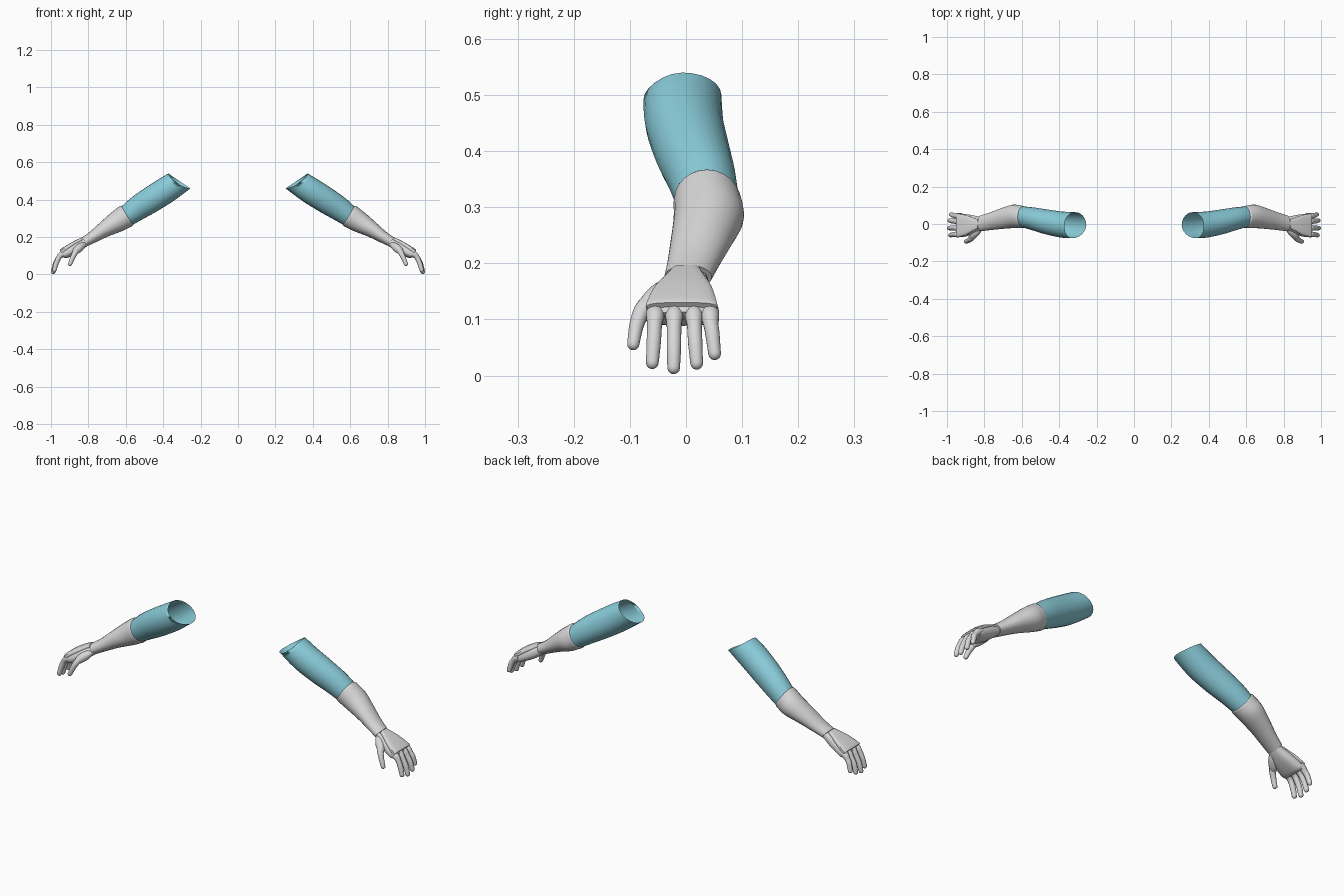
import bpy, bmesh, math
from mathutils import Vector

if "Cube" in bpy.data.objects:
    bpy.data.objects.remove(bpy.data.objects["Cube"])


def material(name, rgb):
    m = bpy.data.materials.new(name)
    m.diffuse_color = (*rgb, 1)
    m.use_nodes = True
    m.node_tree.nodes["Principled BSDF"].inputs["Base Color"].default_value = m.diffuse_color
    return m


BLUE = material("sleeve blue", (0.25, 0.60, 0.69))
GREY = material("glove grey", (0.68, 0.68, 0.68))
SIDES = 24


def refine(rows, steps):
    """Catmull-Rom interpolation between rows of numbers."""
    out = []
    for i in range(len(rows) - 1):
        p0, p1 = rows[max(i - 1, 0)], rows[i]
        p2, p3 = rows[i + 1], rows[min(i + 2, len(rows) - 1)]
        for s in range(steps):
            t = s / steps
            out.append([0.5 * (2 * b + (c - a) * t + (2 * a - 5 * b + 4 * c - d) * t * t
                               + (3 * b - a - 3 * c + d) * t ** 3)
                        for a, b, c, d in zip(p0, p1, p2, p3)])
    return out + [list(rows[-1])]


def skin(name, rings, mat, cap_start=True, cap_end=True):
    """Join rings of points into a surface and mirror it to the other arm."""
    bm = bmesh.new()
    vs = [[bm.verts.new(p) for p in ring] for ring in rings]
    n = len(rings[0])
    for a, b in zip(vs, vs[1:]):
        for i in range(n):
            j = (i + 1) % n
            bm.faces.new((a[i], a[j], b[j], b[i]))
    if cap_start:
        bm.faces.new(vs[0])
    if cap_end:
        bm.faces.new(vs[-1])
    bmesh.ops.recalc_face_normals(bm, faces=bm.faces)
    me = bpy.data.meshes.new(name)
    bm.to_mesh(me)
    bm.free()
    me.materials.append(mat)
    ob = bpy.data.objects.new(name, me)
    bpy.context.collection.objects.link(ob)
    bpy.ops.object.select_all(action='DESELECT')
    ob.select_set(True)
    bpy.context.view_layer.objects.active = ob
    bpy.ops.object.shade_smooth_by_angle(angle=math.radians(40))
    mod = ob.modifiers.new("other_arm", 'MIRROR')
    mod.use_mirror_merge = False
    return ob


def limb(name, sections, mat, power=1.0, steps=4, **caps):
    """Sections: top x, top z, bottom x, bottom z, front y, back y."""
    def curve(v):
        return math.copysign(abs(v) ** power, v)
    rings = []
    for xt, zt, xb, zb, y0, y1 in refine(sections, steps):
        mid = Vector(((xt + xb) / 2, (y0 + y1) / 2, (zt + zb) / 2))
        up = Vector(((xt - xb) / 2, 0, (zt - zb) / 2))
        side = Vector((0, (y1 - y0) / 2, 0))
        rings.append([mid + up * curve(math.cos(a)) + side * curve(math.sin(a))
                      for a in (2 * math.pi * i / SIDES for i in range(SIDES))])
    return skin(name, rings, mat, **caps)


def digit(name, path):
    """Round finger along points of x, y, z, radius, with a domed tip."""
    rows = refine(path, 4)
    tip, tangent = rows[-1], Vector(rows[-1][:3]) - Vector(rows[-2][:3])
    tangent.normalize()
    for a in (25, 50, 70, 85):
        a = math.radians(a)
        c = Vector(tip[:3]) + tangent * tip[3] * math.sin(a)
        rows.append([*c, tip[3] * math.cos(a)])
    rings = []
    for i, row in enumerate(rows):
        d = Vector(rows[min(i + 1, len(rows) - 1)][:3]) - Vector(rows[max(i - 1, 0)][:3])
        u = d.cross(Vector((0, 1, 0))).normalized()
        w = d.cross(u).normalized()
        rings.append([Vector(row[:3]) + row[3] * (u * math.cos(t) + w * math.sin(t))
                      for t in (2 * math.pi * k / 14 for k in range(14))])
    return skin(name, rings, GREY)


# Upper arm sleeve, open at the shoulder with a dipped front rim
sleeve = limb("upper_arm", [
    (.372, .540, .255, .460, -.076, .063),
    (.430, .506, .345, .393, -.073, .067),
    (.510, .454, .435, .337, -.055, .079),
    (.575, .407, .505, .298, -.034, .089),
    (.625, .362, .562, .266, -.019, .094)], BLUE, cap_start=False, cap_end=False)
for v in sleeve.data.vertices[:SIDES]:
    dip = max(0, -v.co.y / .076) ** 2
    v.co += Vector((.013, 0, -.012)) * dip

# Forearm with a rolled edge at the elbow
limb("forearm", [
    (.618, .362, .566, .272, -.010, .088),
    (.628, .367, .561, .263, -.020, .095),
    (.640, .360, .573, .255, -.022, .099),
    (.682, .327, .615, .234, -.022, .103),
    (.735, .280, .690, .205, -.027, .083),
    (.790, .230, .753, .176, -.033, .061),
    (.836, .197, .800, .153, -.039, .046)], GREY, cap_start=False)

# Palm
limb("palm", [
    (.828, .188, .802, .157, -.032, .038),
    (.850, .182, .820, .141, -.040, .041),
    (.885, .165, .852, .119, -.057, .048),
    (.925, .143, .892, .098, -.069, .054),
    (.946, .125, .915, .089, -.070, .056),
    (.952, .113, .930, .090, -.065, .052)], GREY, power=.75)

# Raised plate on the back of the hand, ending at the knuckles
limb("hand_plate", [
    (.838, .197, .829, .181, -.024, .024),
    (.862, .186, .852, .168, -.035, .032),
    (.900, .166, .888, .145, -.056, .046),
    (.945, .138, .930, .115, -.071, .056),
    (.953, .130, .938, .111, -.070, .055)], GREY, power=.6)

# Four fingers: base y, tip y, tip x, tip z
for name, yb, yt, xt, zt in (
        ("index_finger", -.055, -.060, .982, .023),
        ("middle_finger", -.021, -.022, .988, .014),
        ("ring_finger", .014, .019, .986, .022),
        ("little_finger", .043, .051, .978, .039)):
    digit(name, [
        (.925, yb, .118, .015),
        (.945, yb, .106, .0165),
        (.958, yb * .8 + yt * .2, .090, .0135),
        (xt - .010, (yb + yt) / 2, zt + .036, .0130),
        (xt, yt, zt, .0115)])

# Thumb and its rounded base
digit("thumb_base", [
    (.822, -.022, .162, .014),
    (.842, -.042, .147, .021),
    (.862, -.062, .130, .020),
    (.872, -.074, .118, .014)])
digit("thumb", [
    (.856, -.062, .138, .013),
    (.870, -.077, .118, .0150),
    (.884, -.088, .090, .0130),
    (.898, -.094, .056, .0110)])
